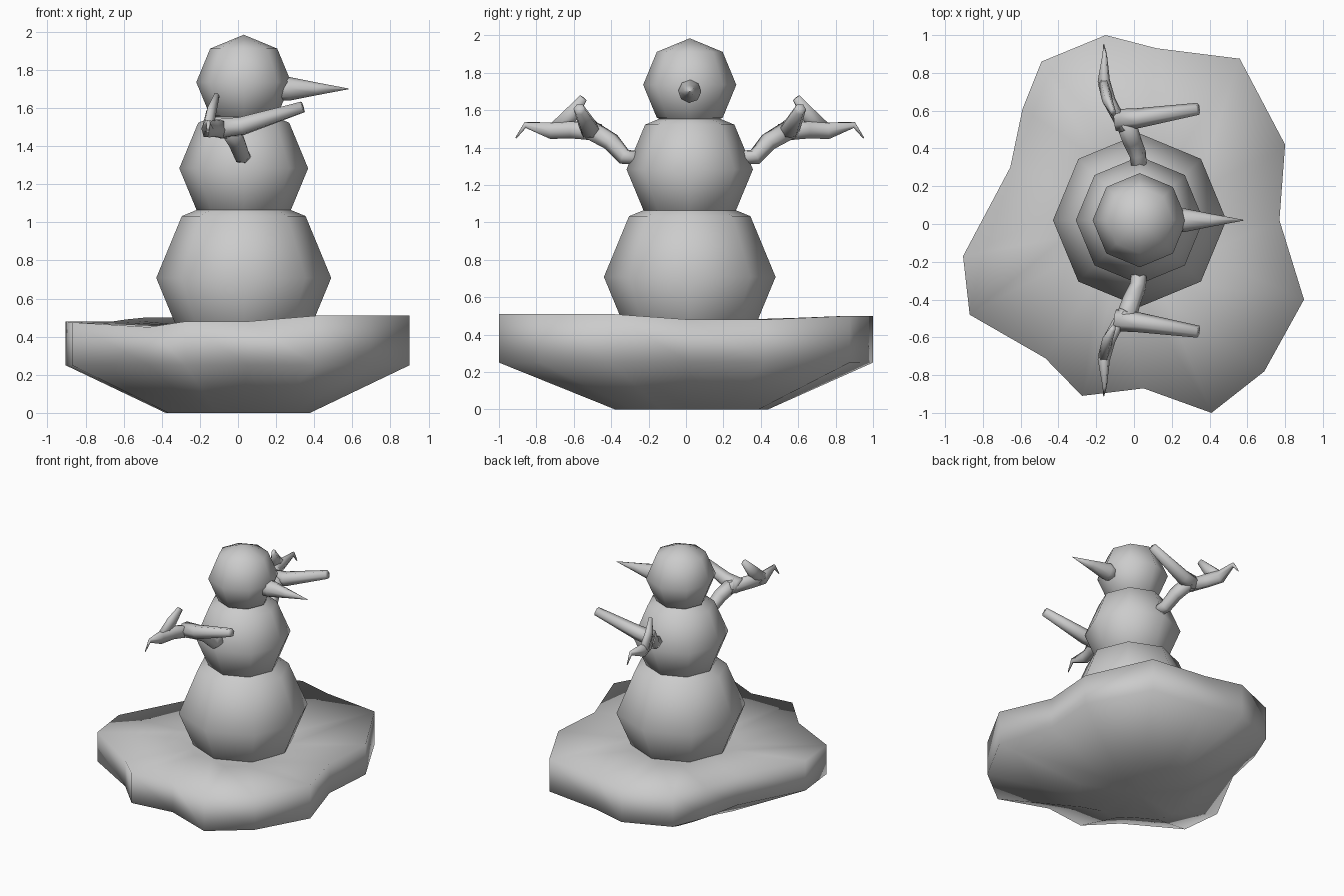
import bpy, bmesh, math
from mathutils import Vector

if "Cube" in bpy.data.objects:
    bpy.data.objects.remove(bpy.data.objects["Cube"])

CX, CY = 0.03, 0.02   # vertical axis of the snow figure


def finish(name, bm):
    bmesh.ops.recalc_face_normals(bm, faces=bm.faces)
    for f in bm.faces:
        f.smooth = True
    me = bpy.data.meshes.new(name)
    bm.to_mesh(me)
    bm.free()
    ob = bpy.data.objects.new(name, me)
    bpy.context.collection.objects.link(ob)
    return ob


def loft(bm, rings):
    """Skin a list of equal-length point rings and cap both ends."""
    vs = [[bm.verts.new(p) for p in r] for r in rings]
    n = len(vs[0])
    for a, b in zip(vs, vs[1:]):
        for i in range(n):
            j = (i + 1) % n
            bm.faces.new((a[i], a[j], b[j], b[i]))
    for r in (vs[0], vs[-1]):
        c = bm.verts.new(sum((v.co for v in r), Vector()) / n)
        for i in range(n):
            bm.faces.new((r[i], r[(i + 1) % n], c))


def tube(bm, path, sides=6, flat=1.0):
    """Tapered tube; path entries are (x, y, z, radius), flat squeezes its width."""
    pts = [Vector(p[:3]) for p in path]
    rings = []
    for i, p in enumerate(pts):
        d = (pts[min(i + 1, len(pts) - 1)] - pts[max(i - 1, 0)]).normalized()
        u = d.cross(Vector((0.1, 0.05, 1))).normalized()
        w = d.cross(u)
        rings.append([p + path[i][3] * (flat * math.cos(a) * u + math.sin(a) * w)
                      for a in (2 * math.pi * k / sides for k in range(sides))])
    loft(bm, rings)


# snow base: irregular outline with rim heights
outline = [(-.15, 1, .50), (.12, .93, .50), (.56, .875, .50), (.80, .42, .48),
           (.77, .02, .48), (.90, -.40, .51), (.69, -.78, .51), (.41, -1, .51),
           (.05, -.87, .48), (-.275, -.91, .48), (-.47, -.71, .45),
           (-.87, -.48, .475), (-.905, -.17, .48), (-.655, .30, .48),
           (-.59, .61, .49), (-.49, .86, .50)]
bm = bmesh.new()
loft(bm, [
    [(x * .42, y * .41 + .03, 0) for x, y, z in outline],
    [(x, y, .25) for x, y, z in outline],
    [(x, y, z) for x, y, z in outline],
    [(x * .4, y * .4, .455) for x, y, z in outline],
])
finish("snow_base", bm)

# three snowballs
for name, z, r in (("lower_ball", .708, .459), ("middle_ball", 1.283, .338),
                   ("head_ball", 1.735, .249)):
    bm = bmesh.new()
    bmesh.ops.create_uvsphere(bm, u_segments=8, v_segments=4, radius=r)
    bmesh.ops.translate(bm, verts=bm.verts, vec=(CX, CY, z))
    finish(name, bm)

# carrot nose pointing along +x
bm = bmesh.new()
tube(bm, [(.20, CY, 1.70, .062), (.27, CY, 1.70, .062),
          (.41, CY, 1.70, .034), (.58, CY, 1.70, .002)], sides=8)
finish("nose", bm)

# stick arms, mirrored across the figure's axis: (path, width factor)
branches = [
    ([(.03, .28, 1.345, .04), (.02, .37, 1.35, .045), (-.01, .44, 1.43, .05),
      (-.05, .56, 1.50, .055)], 1.0),
    ([(-.10, .55, 1.49, .058), (.02, .56, 1.505, .053), (.34, .61, 1.605, .032)], 1.0),
    ([(-.05, .50, 1.48, .05), (-.13, .65, 1.495, .052), (-.16, .76, 1.49, .05),
      (-.155, .90, 1.52, .018), (-.16, .95, 1.45, .004)], .65),
    ([(-.16, .74, 1.49, .05), (-.14, .65, 1.58, .046), (-.11, .59, 1.665, .024)], .6),
]
for name, s in (("left_arm", 1), ("right_arm", -1)):
    bm = bmesh.new()
    for path, flat in branches:
        tube(bm, [(x, CY + s * (y - CY), z, r) for x, y, z, r in path], flat=flat)
    finish(name, bm)
